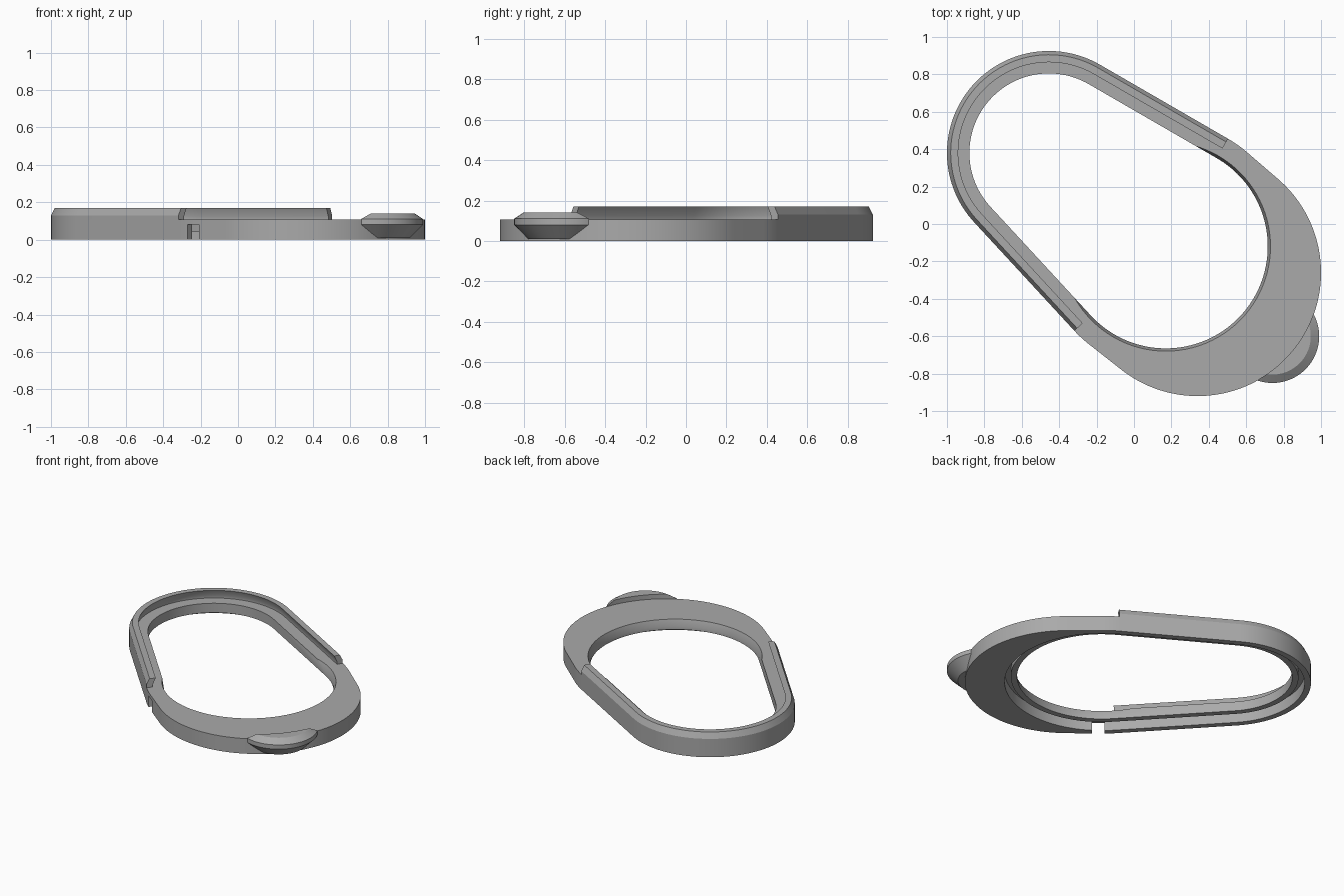
import bpy, bmesh
from math import cos, sin, pi, atan2, asin, radians
from mathutils import Vector

cube = bpy.data.objects.get("Cube")
if cube:
    bpy.data.objects.remove(cube)

# Plan: small back circle, front circle, and the offset rim circle
BACK, FRONT, RIM = Vector((-.455, .38)), Vector((.17, -.12)), Vector((.34, -.26))
R_BACK, R_FRONT, R_RIM, WALL, DECK = .425, .545, .66, .12, .107

grey = bpy.data.materials.new("mid grey")
grey.use_nodes = True
grey.diffuse_color = (.4, .4, .4, 1)
grey.node_tree.nodes["Principled BSDF"].inputs["Base Color"].default_value = (.4, .4, .4, 1)


def make(name, bm):
    bmesh.ops.recalc_face_normals(bm, faces=bm.faces)
    mesh = bpy.data.meshes.new(name)
    bm.to_mesh(mesh)
    bm.free()
    ob = bpy.data.objects.new(name, mesh)
    bpy.context.collection.objects.link(ob)
    mesh.materials.append(grey)
    return ob


def arc(c, r, start, end, n=64):
    steps = [start + (end - start) * i / n for i in range(n + 1)]
    return [c + Vector((cos(a), sin(a))) * r for a in steps]


def tangent_angles(a, ra, b, rb):
    # Normal directions of the two lines touching both circles
    d = b - a
    axis = atan2(d.y, d.x)
    half = pi / 2 + asin((rb - ra) / d.length)
    return axis - half, axis + half


def back_path(off):
    lo, hi = tangent_angles(BACK, R_BACK, FRONT, R_FRONT)
    return arc(BACK, R_BACK + off, hi, lo + 2 * pi)


def hull(off):
    lo, hi = tangent_angles(BACK, R_BACK, FRONT, R_FRONT)
    return back_path(off) + arc(FRONT, R_FRONT + off, lo, hi, 96)


def outline():
    lo, hi = tangent_angles(BACK, R_BACK, FRONT, R_FRONT)
    lo2, hi2 = tangent_angles(FRONT, R_FRONT + WALL, RIM, R_RIM)
    r = R_FRONT + WALL
    return (back_path(WALL) + arc(FRONT, r, lo, lo2, 8)
            + arc(RIM, R_RIM, lo2, hi2, 96) + arc(FRONT, r, hi2, hi, 8))


def prism(name, pts, z0, z1):
    bm = bmesh.new()
    face = bm.faces.new([bm.verts.new((p.x, p.y, z0)) for p in pts])
    top = bmesh.ops.extrude_face_region(bm, geom=[face])["geom"]
    for v in top:
        if isinstance(v, bmesh.types.BMVert):
            v.co.z = z1
    return make(name, bm)


def lathe(name, centre, profile, n=96):
    bm = bmesh.new()
    rings = [[bm.verts.new((p.x, p.y, z)) for p in arc(centre, r, 0, 2 * pi, n)[:-1]]
             for r, z in profile]
    for a, b in zip(rings, rings[1:]):
        for i in range(n):
            j = (i + 1) % n
            bm.faces.new((a[i], a[j], b[j], b[i]))
    bm.faces.new(rings[0])
    bm.faces.new(rings[-1])
    return make(name, bm)


def cut(target, cutter):
    mod = target.modifiers.new("cut", "BOOLEAN")
    mod.operation, mod.solver, mod.object = "DIFFERENCE", "EXACT", cutter
    bpy.context.view_layer.objects.active = target
    bpy.ops.object.modifier_apply(modifier=mod.name)
    bpy.data.objects.remove(cutter)


# Main frame: outer slab with the opening and its flared front edge
frame = prism("frame", outline(), 0, DECK)
cut(frame, prism("opening_cutter", hull(0), -.1, .3))
cut(frame, lathe("flare_cutter", FRONT, [(R_FRONT - .001, .06), (.56, DECK), (.56, .3)]))

# Underside: shallow recess around the opening and a deeper channel
cut(frame, prism("recess_cutter", hull(.08), -.1, .04))
channel = prism("channel_cutter", hull(.08), -.1, .08)
cut(channel, prism("channel_core", hull(.04), -.2, .2))
cut(frame, channel)

# Slot through the outer wall
a = radians(-128)
out, side = Vector((cos(a), sin(a))), Vector((-sin(a), cos(a)))
slot = [FRONT + out * r + side * s for r, s in ((.6, -.04), (.75, -.04), (.75, .04), (.6, .04))]
cut(frame, prism("slot_cutter", slot, -.1, .08))

# Raised lip swept round the back, leaning inward at the top
lo, hi = tangent_angles(BACK, R_BACK, FRONT, R_FRONT)
bm = bmesh.new()
rows = []
for off, z in ((.12, DECK), (.12, .13), (.1, .17), (.06, .17), (.08, .125), (.08, DECK)):
    ends = [arc(FRONT, R_FRONT + off, t, t, 1)[0] for t in (hi, lo)]
    path = [ends[0]] + back_path(off) + [ends[1]]
    rows.append([bm.verts.new((p.x, p.y, z)) for p in path])
for r, s in zip(rows, rows[1:] + rows[:1]):
    for i in range(len(r) - 1):
        bm.faces.new((r[i], r[i + 1], s[i + 1], s[i]))
for i in (0, -1):
    bm.faces.new([r[i] for r in rows])
lip = make("raised_lip", bm)

# Thumb knob, trimmed to sit against the rim
knob = lathe("thumb_knob", Vector((.74, -.6)),
             [(.18, .01), (.25, .08), (.25, .11), (.205, .14)])
cut(knob, lathe("knob_cutter", RIM, [(R_RIM - .003, -.1), (R_RIM - .003, .3)], 192))

for ob in (frame, lip, knob):
    bpy.ops.object.select_all(action="DESELECT")
    ob.select_set(True)
    bpy.context.view_layer.objects.active = ob
    bpy.ops.object.shade_smooth_by_angle(angle=radians(25))
